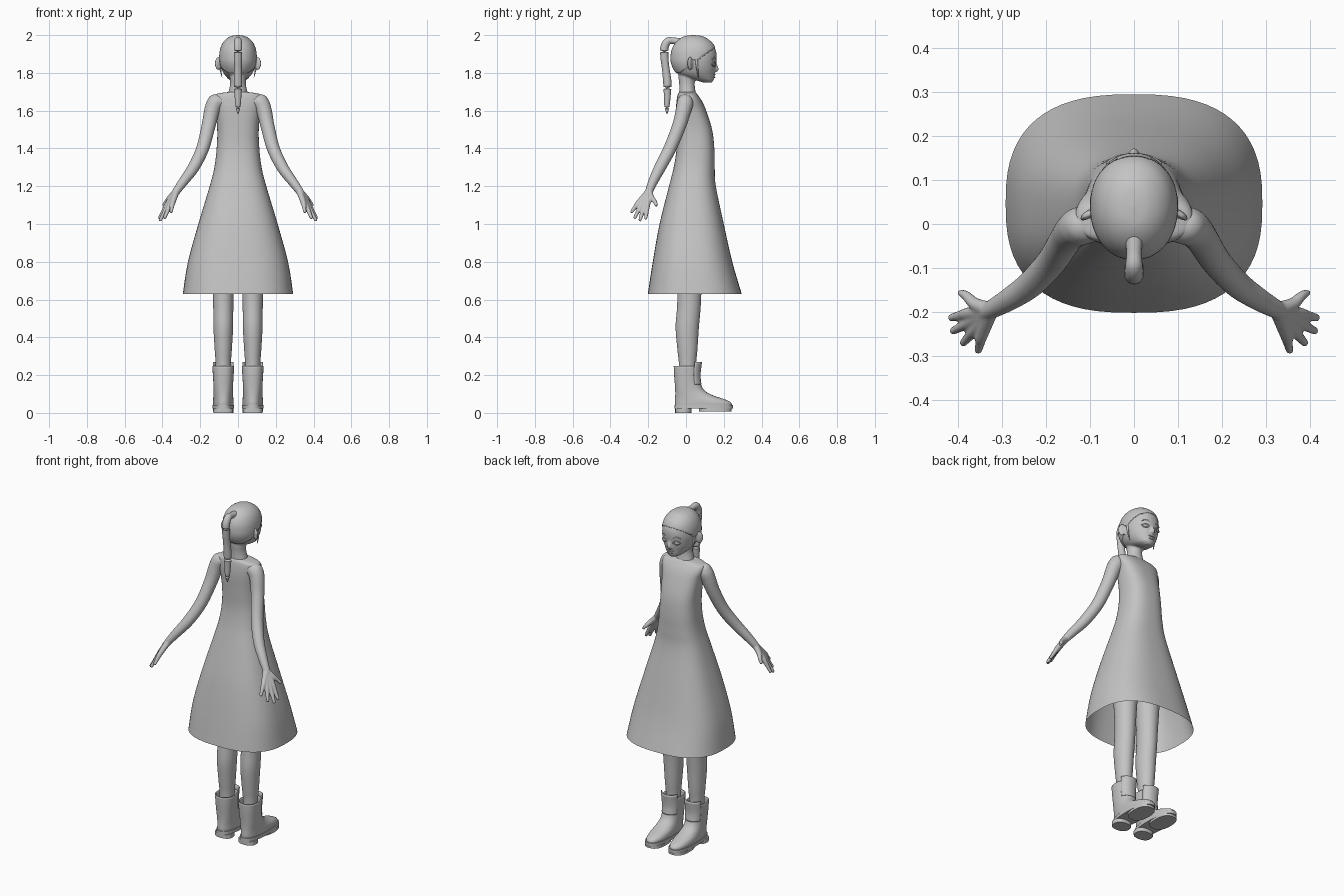
import bpy, bmesh, math
from mathutils import Vector, Matrix

grey = bpy.data.materials.new("plain_grey")
grey.diffuse_color = (0.55, 0.55, 0.55, 1)


def smooth_rows(rows, k):
    """Catmull-Rom resampling of a list of equal-length tuples."""
    if k < 2:
        return rows
    out = []
    for i in range(len(rows) - 1):
        p = [rows[max(i - 1, 0)], rows[i], rows[i + 1], rows[min(i + 2, len(rows) - 1)]]
        for j in range(k):
            t = j / k
            out.append(tuple(0.5 * (2 * b + (c - a) * t + (2 * a - 5 * b + 4 * c - d) * t * t
                                    + (3 * b - a - 3 * c + d) * t ** 3) for a, b, c, d in zip(*p)))
    return out + [rows[-1]]


def skin_rings(bm, rings, cap0=True, cap1=True):
    vs = [[bm.verts.new(p) for p in r] for r in rings]
    n = len(vs[0])
    for a, b in zip(vs, vs[1:]):
        for i in range(n):
            bm.faces.new((a[i], a[(i + 1) % n], b[(i + 1) % n], b[i]))
    if cap0:
        bm.faces.new(vs[0][::-1])
    if cap1:
        bm.faces.new(vs[-1])


def loft(bm, rows, cx=0, e=2.0, k=4, n=40, cap0=True, cap1=True):
    """Stack of horizontal superellipses; rows are (z, y back, y front, half width)."""
    rings = []
    for z, y0, y1, w in smooth_rows(rows, k):
        ring = []
        for i in range(n):
            a = math.tau * i / n
            c, s = math.cos(a), math.sin(a)
            ring.append((cx + w * math.copysign(abs(c) ** (2 / e), c),
                         (y0 + y1) / 2 + (y1 - y0) / 2 * math.copysign(abs(s) ** (2 / e), s), z))
        rings.append(ring)
    skin_rings(bm, rings, cap0, cap1)


def tube(bm, rows, side=1, k=4, n=16):
    """Round tube along (x, y, z, radius) rows, mirrored by side."""
    rows = smooth_rows(rows, k)
    pts = [Vector((r[0] * side, r[1], r[2])) for r in rows]
    rings = []
    for i, p in enumerate(pts):
        d = pts[min(i + 1, len(pts) - 1)] - pts[max(i - 1, 0)]
        q = d.to_track_quat('Z', 'Y')
        r = max(rows[i][3], 0.001)
        rings.append([p + q @ Vector((r * math.cos(math.tau * j / n), r * math.sin(math.tau * j / n), 0))
                      for j in range(n)])
    skin_rings(bm, rings)


def ball(bm, loc, size, rot_z=0):
    m = Matrix.Translation(loc) @ Matrix.Rotation(rot_z, 4, 'Z') @ Matrix.Diagonal((*size, 1))
    bmesh.ops.create_uvsphere(bm, u_segments=20, v_segments=12, radius=1, matrix=m)


def finish(bm, name, voxel=0, thick=0, angle=50, relax=3):
    bmesh.ops.recalc_face_normals(bm, faces=bm.faces)
    me = bpy.data.meshes.new(name)
    bm.to_mesh(me)
    bm.free()
    for p in me.polygons:
        p.use_smooth = True
    me.set_sharp_from_angle(angle=math.radians(angle))
    me.materials.append(grey)
    ob = bpy.data.objects.new(name, me)
    bpy.context.collection.objects.link(ob)
    if voxel:
        m = ob.modifiers.new("blend", 'REMESH')
        m.mode, m.voxel_size, m.use_smooth_shade = 'VOXEL', voxel, True
        m = ob.modifiers.new("relax", 'SMOOTH')
        m.iterations, m.factor = relax, 0.5
    if thick:
        m = ob.modifiers.new("thickness", 'SOLIDIFY')
        m.thickness, m.offset = thick, -1
    return ob


def cut_faces(bm, drop):
    bad = [f for f in bm.faces if drop(f.calc_center_median())]
    bmesh.ops.delete(bm, geom=bad, context='FACES')


# dress, open at the hem
bm = bmesh.new()
loft(bm, [(0.63, -0.202, 0.295, 0.292), (0.8, -0.176, 0.245, 0.265), (1.0, -0.14, 0.2, 0.21),
          (1.2, -0.09, 0.158, 0.15), (1.3, -0.065, 0.152, 0.125), (1.4, -0.05, 0.15, 0.113),
          (1.5, -0.05, 0.138, 0.11), (1.6, -0.053, 0.107, 0.12), (1.65, -0.05, 0.085, 0.132),
          (1.68, -0.045, 0.065, 0.13), (1.692, -0.04, 0.055, 0.1), (1.698, -0.035, 0.05, 0.055)],
     e=2.6, k=5, n=64, cap0=False)
finish(bm, "dress", angle=80)

# head, neck, nose and ears blended together
skull = [(2.0, 0.035, 0.045, 0.004), (1.995, -0.005, 0.085, 0.035), (1.98, -0.035, 0.115, 0.062),
         (1.955, -0.06, 0.143, 0.083), (1.92, -0.077, 0.159, 0.096), (1.88, -0.082, 0.162, 0.1),
         (1.85, -0.079, 0.159, 0.098), (1.82, -0.067, 0.156, 0.09), (1.795, -0.048, 0.152, 0.078),
         (1.775, -0.01, 0.15, 0.062), (1.76, 0.05, 0.145, 0.045), (1.748, 0.09, 0.135, 0.02)]
bm = bmesh.new()
loft(bm, [(z - 0.005 * (z > 1.9), a + 0.005, b, max(w - 0.004, 0.003)) for z, a, b, w in skull], e=2.1)
loft(bm, [(1.66, -0.04, 0.06, 0.062), (1.7, -0.036, 0.051, 0.05), (1.74, -0.036, 0.046, 0.042),
          (1.78, -0.04, 0.05, 0.043), (1.83, -0.04, 0.05, 0.043)])
tube(bm, [(0, 0.15, 1.865, 0.007), (0, 0.157, 1.84, 0.008), (0, 0.162, 1.82, 0.011), (0, 0.155, 1.81, 0.008)])
for s in (-1, 1):
    ball(bm, (s * 0.104, 0.022, 1.85), (0.022, 0.009, 0.036), s * -0.6)
    ball(bm, (s * 0.009, 0.156, 1.815), (0.007, 0.008, 0.006))
finish(bm, "head", voxel=0.005, relax=2)

# hair cap with a sloping hairline
bm = bmesh.new()
loft(bm, skull, e=2.1, k=6, n=64)
cut_faces(bm, lambda c: c.z < 1.80 or c.y > 0.05 + (c.z - 1.86) * 1.4 or
          (c.z < 1.87 and c.y > 0.015))
finish(bm, "hair_cap", thick=0.006, angle=80)

# ponytail and side locks
bm = bmesh.new()
tube(bm, [(0, -0.02, 1.962, 0.022), (0, -0.065, 1.97, 0.017), (0, -0.095, 1.968, 0.02), (0, -0.114, 1.935, 0.022),
          (0, -0.114, 1.88, 0.021), (0, -0.107, 1.82, 0.02), (0, -0.099, 1.75, 0.022),
          (0, -0.099, 1.68, 0.018), (0, -0.101, 1.62, 0.013), (0, -0.1, 1.582, 0.002)], k=6, n=20)
for s in (-1, 1):
    tube(bm, [(0.093, 0.055, 1.87, 0.008), (0.093, 0.06, 1.82, 0.005), (0.084, 0.064, 1.775, 0.001)], s, n=8)
finish(bm, "ponytail", angle=80)

# eyes, lids, brows and lips
for s, side in ((-1, "left"), (1, "right")):
    bm = bmesh.new()
    ball(bm, (s * 0.042, 0.143, 1.845), (0.017, 0.009, 0.011), s * -0.35)
    finish(bm, side + "_eye")
    bm = bmesh.new()
    for arch, z, r in ((0.012, 1.845, 0.003), (-0.011, 1.845, 0.002), (0.009, 1.872, 0.003)):
        rows = []
        for i in range(7):
            t = i / 3 - 1
            rows.append((0.042 + 0.02 * t, 0.151 - 0.009 * t - 0.004 * t * t, z + arch * (1 - t * t), r))
        tube(bm, rows, s, k=2, n=8)
    finish(bm, side + "_lids_and_brow")
bm = bmesh.new()
ball(bm, (0, 0.148, 1.791), (0.022, 0.009, 0.004))
ball(bm, (0, 0.146, 1.777), (0.018, 0.009, 0.005))
finish(bm, "lips")

# arms with hands
wrist = (0.325, -0.195, 1.175)
fingers = [((0.374, -0.203, 1.105), (0.415, -0.213, 1.032)), ((0.37, -0.222, 1.097), (0.411, -0.243, 1.022)),
           ((0.36, -0.239, 1.1), (0.388, -0.27, 1.035)), ((0.346, -0.252, 1.112), (0.354, -0.287, 1.066))]
for s, side in ((-1, "left"), (1, "right")):
    bm = bmesh.new()
    tube(bm, [(0.08, -0.003, 1.65, 0.036), (0.118, -0.004, 1.642, 0.044), (0.138, -0.014, 1.6, 0.041),
              (0.156, -0.036, 1.52, 0.037), (0.187, -0.085, 1.4, 0.034), (0.235, -0.137, 1.3, 0.031),
              (0.285, -0.172, 1.23, 0.026), (*wrist, 0.021), (0.338, -0.205, 1.15, 0.018)], s, n=24)
    ball(bm, (s * 0.12, -0.004, 1.645), (0.043, 0.042, 0.042))
    for base, tip in fingers:
        mid = tuple(a * 0.5 + b * 0.5 for a, b in zip(base, tip))
        tube(bm, [(*wrist, 0.018), (*base, 0.0145), (*mid, 0.0115), (*tip, 0.009)], s, n=12)
        ball(bm, (tip[0] * s, tip[1], tip[2]), (0.009, 0.009, 0.009))
    tube(bm, [(*wrist, 0.018), (0.36, -0.183, 1.14, 0.015), (0.382, -0.163, 1.115, 0.011),
              (0.396, -0.156, 1.095, 0.008)], s, n=12)
    finish(bm, side + "_arm", voxel=0.004, relax=4)

# legs and boots
for s, side in ((-1, "left"), (1, "right")):
    cx = s * 0.078
    bm = bmesh.new()
    loft(bm, [(0.08, -0.035, 0.05, 0.038), (0.25, -0.037, 0.053, 0.04), (0.33, -0.045, 0.06, 0.045),
              (0.45, -0.055, 0.068, 0.052), (0.55, -0.048, 0.077, 0.053), (0.65, -0.045, 0.082, 0.056),
              (0.8, -0.05, 0.09, 0.065), (1.0, -0.06, 0.1, 0.072)], cx, n=32)
    finish(bm, side + "_leg")

    shaft = [(0.036, -0.058, 0.243, 0.054), (0.055, -0.059, 0.238, 0.055), (0.072, -0.058, 0.205, 0.054),
             (0.09, -0.057, 0.15, 0.052), (0.115, -0.057, 0.102, 0.051), (0.15, -0.059, 0.08, 0.052),
             (0.2, -0.063, 0.073, 0.055), (0.247, -0.065, 0.073, 0.058)]
    bm = bmesh.new()
    loft(bm, shaft, cx, e=2.3, cap1=False)
    finish(bm, side + "_boot", thick=0.006)

    # raised front flap of the boot
    bm = bmesh.new()
    loft(bm, [(0.15, -0.06, 0.082, 0.054), (0.2, -0.064, 0.077, 0.057), (0.27, -0.066, 0.085, 0.06)],
         cx, e=2.3, cap0=False, cap1=False)
    cut_faces(bm, lambda c: c.y < 0.045)
    finish(bm, side + "_boot_flap", thick=0.005)

    # sole, heel and tread
    bm = bmesh.new()
    for z0, z1, y0, y1, w in ((0.022, 0.042, -0.062, 0.248, 0.058), (0, 0.024, -0.057, 0.03, 0.053),
                              (0.008, 0.024, 0.07, 0.24, 0.055)):
        loft(bm, [(z0, y0, y1, w), (z1, y0, y1, w)], cx, e=2.5, k=1)
    finish(bm, side + "_boot_sole")
